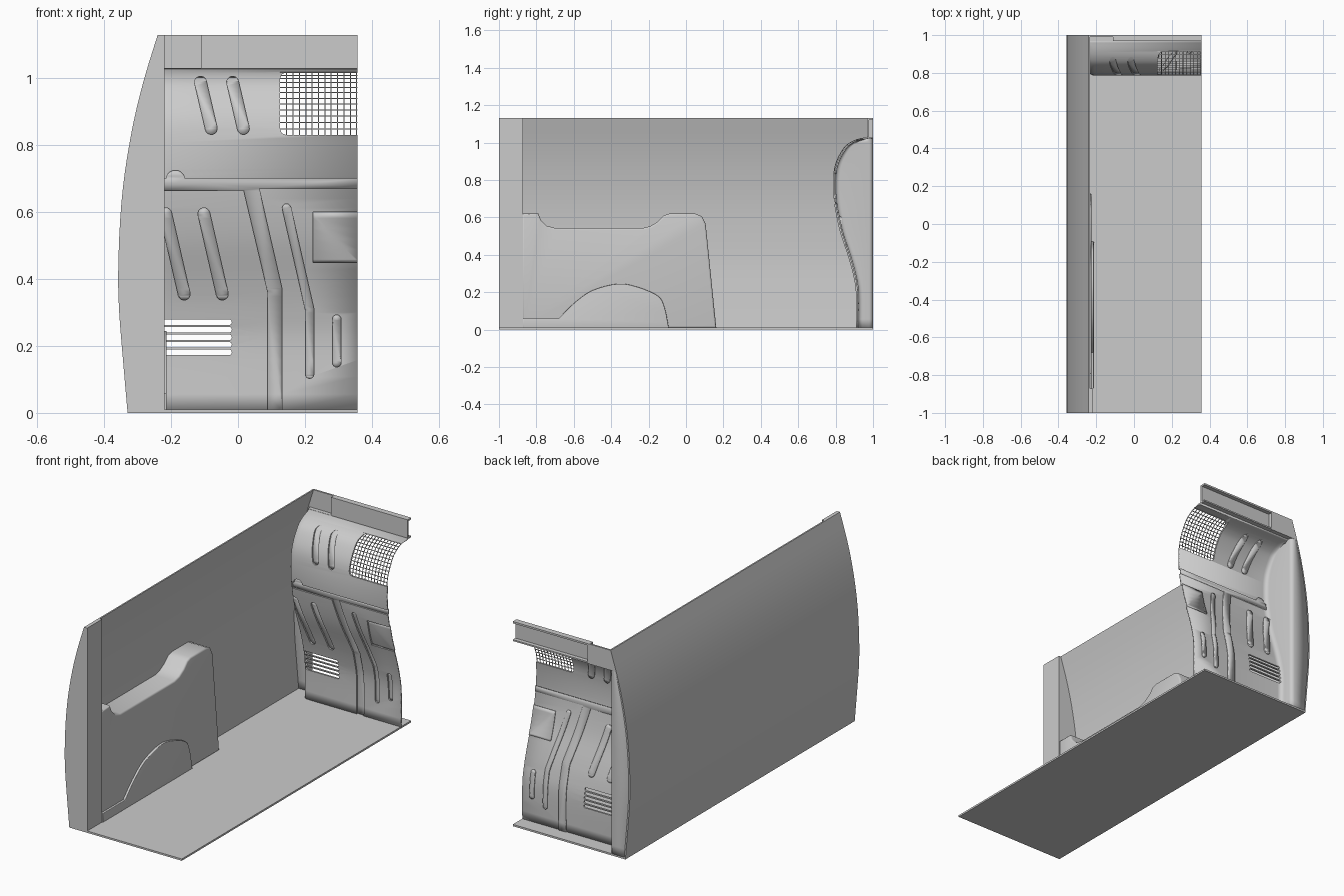
import bpy, bmesh, math
from mathutils import Vector

if "Cube" in bpy.data.objects:
    bpy.data.objects.remove(bpy.data.objects["Cube"])

X1 = 0.357   # open right-hand edge of the section


def spline(pts, n):
    """Catmull-Rom samples through 2D points."""
    p = [Vector(q) for q in pts]
    p = [2 * p[0] - p[1]] + p + [2 * p[-1] - p[-2]]
    out = []
    for i in range(1, len(p) - 2):
        a, b, c, d = p[i - 1:i + 3]
        for k in range(n):
            t = k / n
            out.append(0.5 * (2 * b + (c - a) * t + (2 * a - 5 * b + 4 * c - d) * t**2
                              + (3 * b - a - 3 * c + d) * t**3))
    return out + [p[-2]]


def lookup(samples, z):
    """First coordinate of a (v, z) profile at height z."""
    for a, b in zip(samples, samples[1:]):
        if z <= b.y:
            return a.x + (b.x - a.x) * (z - a.y) / (b.y - a.y)
    return samples[-1].x


def finish(name, bm, angle=35):
    me = bpy.data.meshes.new(name)
    bm.to_mesh(me)
    bm.free()
    ob = bpy.data.objects.new(name, me)
    bpy.context.collection.objects.link(ob)
    bpy.ops.object.select_all(action='DESELECT')
    ob.select_set(True)
    bpy.context.view_layer.objects.active = ob
    if angle:
        bpy.ops.object.shade_smooth_by_angle(angle=math.radians(angle))
    return ob


def modify(ob, kind, **props):
    m = ob.modifiers.new(kind.title(), kind)
    for k, v in props.items():
        setattr(m, k, v)
    bpy.context.view_layer.objects.active = ob
    bpy.ops.object.modifier_apply(modifier=m.name)


def prism(bm, a, b):
    """Solid between two matching rings of 3D points."""
    va, vb = [bm.verts.new(p) for p in a], [bm.verts.new(p) for p in b]
    faces = [bm.faces.new(va), bm.faces.new(vb[::-1])]
    n = len(va)
    for i in range(n):
        faces.append(bm.faces.new((va[i], vb[i], vb[(i + 1) % n], va[(i + 1) % n])))
    bmesh.ops.recalc_face_normals(bm, faces=faces)
    return va, vb


def box(name, x0, x1, y0, y1, z0, z1):
    bm = bmesh.new()
    ring = [(x0, z0), (x1, z0), (x1, z1), (x0, z1)]
    prism(bm, [(x, y0, z) for x, z in ring], [(x, y1, z) for x, z in ring])
    return finish(name, bm, 0)


wall = spline([(-.33, 0), (-.343, .15), (-.355, .3), (-.358, .42), (-.352, .58),
               (-.338, .72), (-.312, .87), (-.28, 1.0), (-.24, 1.13)], 3)
sheet = spline([(.908, .005), (.908, .2), (.892, .3), (.864, .4), (.824, .52), (.798, .64),
                (.787, .73), (.788, .83), (.803, .9), (.84, .968), (.875, 1.0),
                (.92, 1.02), (.972, 1.03)], 4)
wx = lambda z: lookup(wall, z)
fy = lambda z: lookup(sheet, z)

# Floor
box("floor", -.328, X1, -1, 1, 0, .01)

# Curved side wall
bm = bmesh.new()
ring = [(p.x, p.y) for p in wall] + [(p.x + .008, p.y) for p in reversed(wall)]
prism(bm, [(x, -1, z) for x, z in ring], [(x, 1, z) for x, z in ring])
finish("side_wall", bm)

# Front pillar
bm = bmesh.new()
ring = [(p.x, p.y) for p in wall] + [(-.22, 1.13), (-.22, 0)]
prism(bm, [(x, -1, z) for x, z in ring], [(x, -.872, z) for x, z in ring])
finish("front_pillar", bm)


# Side pod and the raised wheel arch on it
def side_plate(name, outline, x, bevel):
    bm = bmesh.new()
    prism(bm, [(wx(z) + .004, y, z) for y, z in outline], [(x, y, z) for y, z in outline])
    edges = [e for e in bm.edges if all(abs(v.co.x - x) < 1e-5 for v in e.verts)]
    bmesh.ops.bevel(bm, geom=edges, offset=bevel, segments=3, profile=.5, affect='EDGES')
    finish(name, bm)


side_plate("side_pod", [(-.875, .01), (-.875, .62), (-.79, .62), (-.775, .585), (-.745, .555),
                        (-.70, .543), (-.23, .543), (-.19, .553), (-.15, .578), (-.12, .61),
                        (-.09, .62), (.05, .62), (.085, .605), (.105, .565), (.162, .01)], -.225, .01)
arch = spline([(-.68, .06), (-.6, .14), (-.5, .21), (-.36, .245), (-.25, .225),
               (-.15, .18), (-.115, .12), (-.092, .01)], 4)
side_plate("wheel_arch", [(-.872, .01), (-.872, .06)] + [tuple(p) for p in arch], -.213, .003)

# Bulkhead sheet: back rim, rounded side return and curved face
bm = bmesh.new()
rows = []
for p in sheet:
    y, z = p
    d = .99 - y
    r, q, side = min(.035, d / 2), min(.012, d / 2), -.245
    row = [(wx(z) + .004, .99)]
    for k in range(4):
        a = k / 3 * math.pi / 2
        row.append((side - q + q * math.sin(a), .99 - q + q * math.cos(a)))
    for k in range(6):
        a = k / 5 * math.pi / 2
        row.append((side + r - r * math.cos(a), y + r - r * math.sin(a)))
    row.append((X1, y))
    rows.append([bm.verts.new((a, b, z)) for a, b in row])
for r0, r1 in zip(rows, rows[1:]):
    for i in range(len(r0) - 1):
        bm.faces.new((r0[i], r0[i + 1], r1[i + 1], r1[i]))
bulkhead = finish("bulkhead", bm)
modify(bulkhead, 'SOLIDIFY', thickness=.01, offset=-1)


def stroke(pts, w, caps=8):
    """Round-ended outline around an (x, z) polyline."""
    p = [Vector(q) for q in pts]
    r = w / 2
    dirs = [(b - a).normalized() for a, b in zip(p, p[1:])]
    out = []
    for side in (0, 1):
        q, ds = (p, dirs) if not side else (p[::-1], [-d for d in dirs[::-1]])
        for i in range(1, len(q) - 1):
            n = (ds[i - 1] + ds[i]).normalized()
            out.append(q[i] + r * Vector((n.y, -n.x)))
        d = ds[-1]
        for k in range(caps + 1):
            a = -math.pi / 2 + math.pi * k / caps
            out.append(q[-1] + r * (d * math.cos(a) + Vector((-d.y, d.x)) * math.sin(a)))
    return [tuple(v) for v in out]


def drape(name, outlines, offset, thick):
    """Thin plates laid on the bulkhead curve."""
    bm = bmesh.new()
    for o in outlines:
        f = bm.faces.new([bm.verts.new((x, 0, z)) for x, z in o])
        f.normal_update()
        if f.normal.y > 0:
            f.normal_flip()
    bmesh.ops.triangulate(bm, faces=bm.faces[:])
    for p in sheet:
        bmesh.ops.bisect_plane(bm, geom=bm.verts[:] + bm.edges[:] + bm.faces[:],
                               plane_co=(0, 0, p.y), plane_no=(0, 0, 1))
    for v in bm.verts:
        v.co.y = fy(v.co.z) + offset
    ob = finish(name, bm)
    modify(ob, 'SOLIDIFY', thickness=thick, offset=-1)


# Pressed-in beads, channel and pocket
bump = [(-.187 + .027 * math.cos(a), .7 + .025 * math.sin(a))
        for a in [math.pi * k / 10 for k in range(11)]]
channel = [(X1, .7)] + bump + [(-.225, .7), (-.225, .665), (.017, .665), (.088, .365), (.088, 0.006),
                               (.132, 0.006), (.132, .37), (.063, .671), (X1, .671)]
recesses = [stroke([(x, .988), (x + .032, .85)], .036) for x in (-.112, -.016)]
recesses += [stroke([(x, .595), (x + .055, .355)], .036) for x in (-.216, -.102)]
recesses += [stroke([(.145, .612), (.214, .31), (.214, .116)], .026),
             stroke([(.295, .28), (.295, .15)], .026),
             [(.224, .45), (X1, .45), (X1, .6), (.224, .6)], channel]

# Openings: louvre slots and mesh window
slots = [stroke([(-.218, .181 + .0225 * i), (-.027, .181 + .0225 * i)], .017) for i in range(5)]
gx, g0, g1 = .125, .83, 1.018
window = [(X1, g0), (X1, g1), (gx + .02, g1), (gx + .006, g1 - .006), (gx, g1 - .02),
          (gx, g0 + .02), (gx + .006, g0 + .006), (gx + .02, g0)]
bm = bmesh.new()
for o in recesses + slots + [window]:
    o = [(x + .01 if x > X1 - .001 else x, z - .02 if z < .01 else z) for x, z in o]
    prism(bm, [(x, .7, z) for x, z in o], [(x, 1.1, z) for x, z in o])
cutter = finish("cutter", bm, 0)
modify(bulkhead, 'BOOLEAN', object=cutter, operation='DIFFERENCE', solver='EXACT')
bpy.data.objects.remove(cutter)
drape("pressed_recesses", recesses, .008, .008)

# Wire mesh, evenly spaced along the curve
rect = lambda x0, x1, z0, z1: [(x0, z0), (x1, z0), (x1, z1), (x0, z1)]
wires = [rect(gx + .019 * i, gx + .019 * i + .003, g0, g1) for i in range(1, 13)]
drape("mesh_uprights", wires, .002, .003)
bm = bmesh.new()
last, z = Vector((fy(g0), g0)), g0
while z < g1:
    z += .001
    p = Vector((fy(z), z))
    if (p - last).length > .019:
        last, h = p, .0015
        sq = [(-h, -h), (h, -h), (h, h), (-h, h)]
        prism(bm, [(gx, p.x + .004 + a, z + b) for a, b in sq],
              [(X1, p.x + .004 + a, z + b) for a, b in sq])
finish("mesh_crossbars", bm, 0)

# Header above the bulkhead: corner panel, set-forward rail, its end and top lip
bm = bmesh.new()
ring = [(wx(1.02) + .004, 1.02), (-.105, 1.02), (-.105, 1.13), (-.238, 1.13)]
prism(bm, [(x, .99, z) for x, z in ring], [(x, 1, z) for x, z in ring])
finish("header_corner", bm, 0)
box("header_ledge", -.25, X1, .968, 1, 1.022, 1.03)
box("header_rail", -.108, X1, .968, .978, 1.025, 1.13)
box("header_rail_end", -.11, -.1, .97, 1, 1.03, 1.13)
box("header_lip", -.108, X1, .97, 1, 1.12, 1.13)
